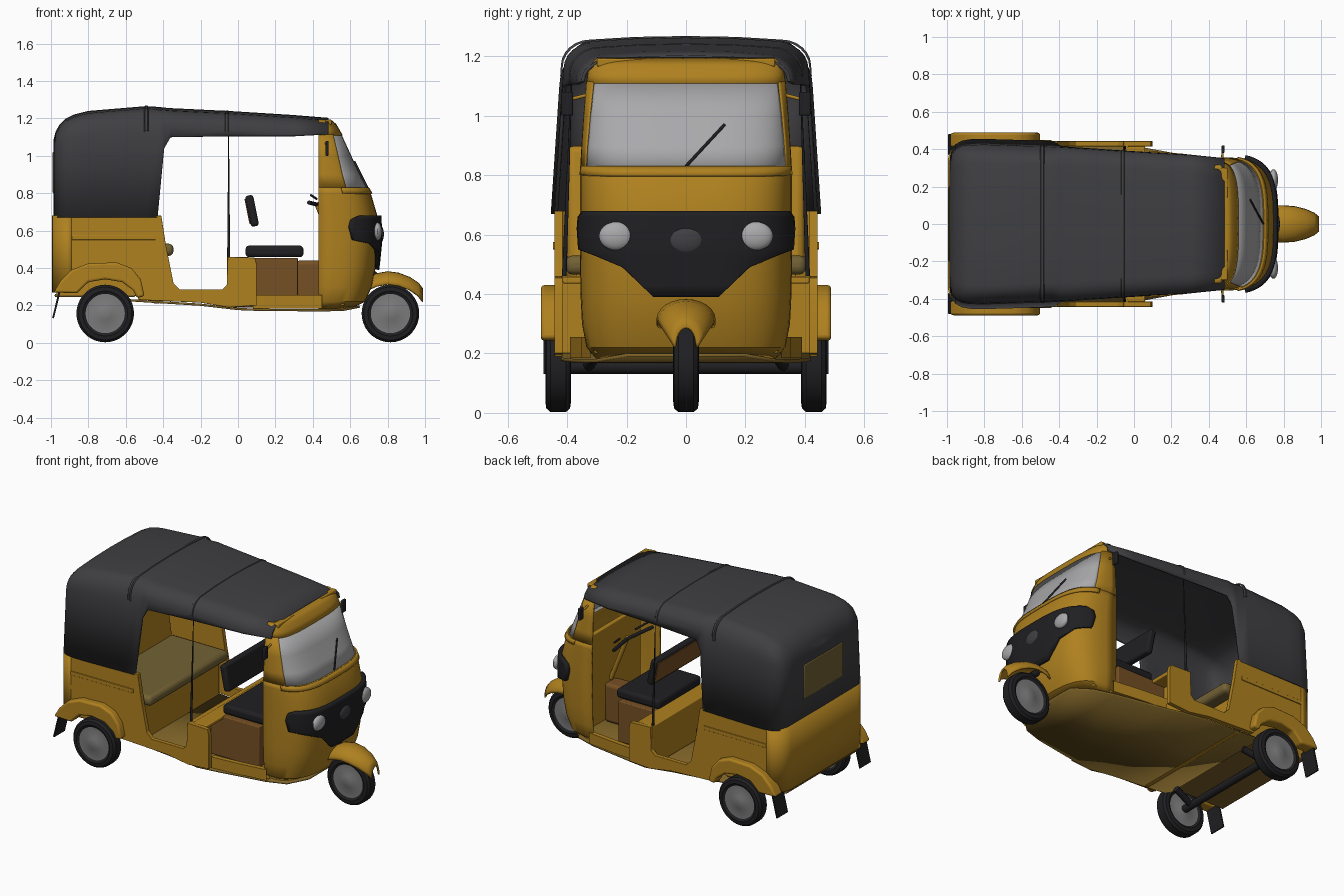
import bpy, bmesh, math
from mathutils import Vector, Matrix

if "Cube" in bpy.data.objects:
    bpy.data.objects.remove(bpy.data.objects["Cube"])


def mat(name, r, g, b):
    m = bpy.data.materials.new(name)
    m.diffuse_color = (r, g, b, 1)
    m.use_nodes = True
    m.node_tree.nodes["Principled BSDF"].inputs["Base Color"].default_value = m.diffuse_color
    return m


YELLOW = mat("yellow_paint", .43, .22, .014)
CANVAS = mat("dark_canvas", .05, .05, .055)
BLACK = mat("black", .014, .014, .016)
GLASS = mat("glass", .4, .4, .41)
STEEL = mat("steel", .2, .2, .2)
BROWN = mat("brown", .18, .08, .018)
UNDER = mat("underside", .2, .12, .02)
TAN = mat("tan_vinyl", .17, .12, .035)


def finish(name, bm, m, thick=0, bevel=0):
    bmesh.ops.remove_doubles(bm, verts=bm.verts, dist=1e-5)
    bmesh.ops.recalc_face_normals(bm, faces=bm.faces)
    me = bpy.data.meshes.new(name)
    bm.to_mesh(me)
    bm.free()
    me.materials.append(m)
    ob = bpy.data.objects.new(name, me)
    bpy.context.collection.objects.link(ob)
    if thick:
        s = ob.modifiers.new("thickness", 'SOLIDIFY')
        s.thickness = thick
    if bevel:
        b = ob.modifiers.new("bevel", 'BEVEL')
        b.width, b.segments = bevel, 3
    return ob


def skin(name, rows, m, thick=0):
    bm = bmesh.new()
    grid = [[bm.verts.new(p) for p in row] for row in rows]
    for a, b in zip(grid, grid[1:]):
        for i in range(len(a) - 1):
            bm.faces.new((a[i], a[i + 1], b[i + 1], b[i]))
    return finish(name, bm, m, thick)


def box(name, x, y, z, m, bevel=.006, tilt=0):
    bm = bmesh.new()
    bmesh.ops.create_cube(bm, size=1)
    c = Vector((sum(x) / 2, sum(y) / 2, sum(z) / 2))
    size = (abs(x[1] - x[0]), abs(y[1] - y[0]), abs(z[1] - z[0]), 1)
    bm.transform(Matrix.Translation(c) @ Matrix.Rotation(tilt, 4, 'Y') @ Matrix.Diagonal(size))
    return finish(name, bm, m, bevel=bevel)


def prism(name, pts, y0, y1, m, bevel=.006):
    bm = bmesh.new()
    f = bm.faces.new([bm.verts.new((x, y0, z)) for x, z in pts])
    g = bmesh.ops.extrude_face_region(bm, geom=[f])
    bmesh.ops.translate(bm, vec=(0, y1 - y0, 0),
                        verts=[v for v in g["geom"] if isinstance(v, bmesh.types.BMVert)])
    return finish(name, bm, m, bevel=bevel)


def rod(name, p, q, r, m, r2=None):
    p, q = Vector(p), Vector(q)
    bm = bmesh.new()
    bmesh.ops.create_cone(bm, cap_ends=True, segments=12, radius1=r,
                          radius2=r if r2 is None else r2, depth=(q - p).length)
    rot = Vector((0, 0, 1)).rotation_difference(q - p).to_matrix().to_4x4()
    bm.transform(Matrix.Translation((p + q) / 2) @ rot)
    return finish(name, bm, m)


def ball(name, c, size, m):
    bm = bmesh.new()
    bmesh.ops.create_uvsphere(bm, u_segments=20, v_segments=12, radius=1)
    bm.transform(Matrix.Translation(c) @ Matrix.Diagonal((*size, 1)))
    return finish(name, bm, m)


def lathe(name, c, prof, m, n=36):
    rows = [[(c[0] + r * math.cos(k * math.tau / n), c[1] + y, c[2] + r * math.sin(k * math.tau / n))
             for k in range(n + 1)] for y, r in prof]
    return skin(name, rows, m)


# wheels
def wheel(name, x, y):
    c = (x, y, .157)
    lathe(name + "_tyre", c, [(-.034, .105), (-.043, .12), (-.04, .142), (-.026, .154), (.026, .154),
                              (.04, .142), (.043, .12), (.034, .105)], BLACK)
    lathe(name + "_hub", c, [(-.045, 0), (-.042, .035), (-.032, .06), (-.034, .11),
                             (.034, .11), (.032, .06), (.042, .035), (.045, 0)], STEEL)


wheel("front_wheel", .815, 0)

# nose: rounded horizontal sections at each height (z, front x, half width)
NOSE = [(.18, .60, .30), (.22, .68, .335), (.3, .715, .35), (.4, .735, .355), (.55, .75, .357),
        (.68, .745, .357), (.8, .71, .357), (.85, .68, .355), (1.0, .61, .345), (1.12, .555, .335),
        (1.17, .525, .325), (1.195, .495, .30)]


def nose_point(z, a, off=0):
    for (z0, x0, w0), (z1, x1, w1) in zip(NOSE, NOSE[1:]):
        if z <= z1:
            break
    t = (z - z0) / (z1 - z0)
    xf, w = x0 + (x1 - x0) * t + off, w0 + (w1 - w0) * t + off
    s, c = math.sin(a), max(math.cos(a), 0)
    return (.43 + (xf - .43) * c ** .6, w * math.copysign(abs(s) ** .6, s), z)


def nose_skin(name, levels, m, thick=.015, off=0, n=32):
    rows = [[nose_point(z, a0 + (a1 - a0) * k / n, off) for k in range(n + 1)] for z, a0, a1 in levels]
    return skin(name, rows, m, thick)


H, G = math.pi / 2, 1.17
nose_skin("front_cowl", [(z, -H, H) for z in (.18, .22, .3, .4, .55, .68, .74, .8, .83)], YELLOW)
nose_skin("windscreen_header", [(z, -H, H) for z in (1.11, 1.14, 1.17, 1.195)], YELLOW)
nose_skin("windscreen", [(.825, -G, G), (.9, -G, G), (1.0, -1.14, 1.14), (1.115, -1.1, 1.1)], GLASS, .008, -.004)
for s in (-1, 1):
    nose_skin("windscreen_pillar", [(.83, s * G, s * H), (.9, s * G, s * H), (1.0, s * 1.14, s * H),
                                    (1.115, s * 1.1, s * H)], YELLOW, n=8)
nose_skin("windscreen_sill", [(.8, -1.3, 1.3), (.815, -1.3, 1.3), (.83, -1.3, 1.3)], YELLOW, .012, .009)
nose_skin("headlight_mask", [(z, -a, a) for z, a in
          ((.39, .13), (.43, .22), (.49, .4), (.53, .8), (.55, 1.2), (.62, 1.26), (.66, 1.22), (.68, 1.05))],
          BLACK, .03, .022)
ball("mask_centre", (.762, 0, .58), (.018, .06, .045), CANVAS)
box("header_top", (.465, .5), (-.3, .3), (1.165, 1.193), YELLOW)
box("dashboard", (.54, .57), (-.31, .31), (.2, .8), YELLOW)
rod("wiper", (.692, 0, .83), (.622, .13, .97), .005, BLACK)

# front fender and fork
FEND = [(.68, .09, .345), (.74, .1, .372), (.8, .1, .383), (.86, .095, .375), (.92, .08, .352),
        (.965, .06, .322), (.99, .04, .29)]
skin("front_fender", [[(x, w * math.cos(k * math.pi / 12), z - .07 * (1 - math.sin(k * math.pi / 12)))
     for k in range(13)] for x, w, z in FEND], YELLOW, .01)
rod("front_fork", (.68, 0, .4), (.78, 0, .32), .02, BLACK)

# canvas roof and rear hood: sections along the length (x, half width, top z, lower edge z)
ROOF = [(-.985, .34, 1.09, .67), (-.975, .373, 1.13, .67), (-.955, .4, 1.165, .67), (-.92, .417, 1.2, .67),
        (-.88, .425, 1.22, .67), (-.8, .427, 1.24, .67), (-.5, .418, 1.265, .67), (-.43, .415, 1.262, .67),
        (-.395, .412, 1.258, 1.04), (-.36, .41, 1.255, 1.1), (-.05, .39, 1.24, 1.105), (.3, .37, 1.218, 1.105),
        (.485, .352, 1.203, 1.115)]


def roof_section(x, w, zt, zb, off=0):
    zs = min(zt - .1, zb + .42) if zb < 1 else max(zt - .1, zb + .005)
    half = [(w + .03 * (zs - zb) / .45, zb), (w, zs)]
    for k in range(1, 7):
        a = k * math.pi / 12
        half.append((w - .1 * (1 - math.cos(a)), zs + (zt - .012 - zs) * math.sin(a)))
    half += [(w * .4, zt - .003), (0, zt)]
    half = [(y + off if y else 0, z + off) for y, z in half]
    return [(x, -y, z) for y, z in half] + [(x, y, z) for y, z in half[-2::-1]]


rows = [roof_section(*st) for st in ROOF]
skin("canvas_roof", [[(-.987, 0, p[2]) for p in rows[0]]] + rows, CANVAS, .012)
for x, w, zt in ((-.49, .418, 1.265), (-.06, .391, 1.24)):
    skin("roof_seam", [roof_section(x + d, w, zt, 1.13, o) for d, o in
                       ((-.012, -.003), (-.006, .003), (.006, .003), (.012, -.003))], CANVAS)
box("rear_window", (-.991, -.975), (-.2, .2), (.80, 1.02), TAN, .005)

# rear body wall with rounded corners
CORNER = [(-.89 - .105 * math.sin(k * math.pi / 12), .338 + .105 * math.cos(k * math.pi / 12)) for k in range(7)]
plan = [(x, -y) for x, y in CORNER] + CORNER[::-1]
skin("rear_body_wall", [[(x, y, z) for x, y in plan] for z in (.27, .48, .68)], YELLOW, .02)

# side body panels, arches, wheels, flaps and small side parts
SIDE = [(-.89, .27), (-.89, .68), (-.41, .68), (-.385, .52), (-.345, .32), (-.31, .285), (-.085, .285),
        (-.06, .31), (-.055, .46), (.09, .455), (.1, .42), (.1, .2), (-.05, .19), (-.2, .215), (-.53, .23),
        (-.56, .29), (-.62, .335), (-.71, .35), (-.8, .335), (-.86, .27)]
ARCH = [(-.985, .27), (-.95, .33), (-.89, .39), (-.8, .425), (-.65, .43), (-.57, .4), (-.52, .34), (-.5, .25),
        (-.54, .24), (-.56, .28), (-.62, .325), (-.71, .34), (-.8, .325), (-.86, .265)]
for s in (-1, 1):
    side = "right" if s < 0 else "left"
    prism(side + "_body_panel", SIDE, s * .415, s * .443, YELLOW, .002)
    prism(side + "_wheel_arch", ARCH, s * .41, s * .488, YELLOW, .012)
    box(side + "_panel_ridge", (-.89, -.44), (s * .44, s * .448), (.55, .575), YELLOW, .003)
    wheel(side + "_rear_wheel", -.71, s * .43)
    box(side + "_mud_flap", (-.976, -.966), (s * .37, s * .48), (.13, .28), BLACK, .002, tilt=.24)
    skin(side + "_front_sill", [[(x, y, z) for y, z in ((s * o, .185), (s * o, .255), (s * (o - .03), .255),
         (s * (o - .03), .185), (s * o, .185))] for x, o in ((.08, .39), (.25, .377), (.45, .352))], YELLOW)
    rod(side + "_grab_rod", (-.05, s * .41, .45), (-.05, s * .385, 1.12), .008, BLACK, .002)
    rod(side + "_mirror_arm", (.47, s * .33, 1.07), (.475, s * .41, 1.05), .006, YELLOW)
    box(side + "_mirror", (.468, .485), (s * .38, s * .42), (1.0, 1.08), BLACK, .006)
    ball(side + "_headlight", (.746, s * .235, .595), (.024, .058, .048), GLASS)
    rod(side + "_handlebar", (.42, 0, .74), (.38, s * .2, .75), .011, BLACK)
    rod(side + "_brake_lever", (.42, s * .08, .77), (.39, s * .18, .79), .006, BLACK)
    rod(side + "_swing_arm", (-.57, s * .3, .2), (-.71, s * .33, .157), .02, BLACK)
    box(side + "_inner_wheel_wall", (-.97, -.5), (s * .355, s * .37), (.25, .5), YELLOW)

# underside
skin("floor", [[(x, -w, z), (x, w, z)] for x, w, z in
     ((-.6, .41, .235), (-.2, .42, .21), (0, .42, .187), (.1, .4, .183), (.43, .34, .18), (.56, .3, .182),
      (.65, .2, .2))], UNDER, .012)
box("rear_floor", (-.98, -.55), (-.37, .37), (.245, .262), UNDER)
rod("rear_axle", (-.71, -.42, .155), (-.71, .42, .155), .024, BLACK)

# passenger bench
box("bench_base", (-.45, -.42), (-.41, .41), (.21, .46), YELLOW)
box("bench_cushion", (-.8, -.345), (-.405, .405), (.465, .53), TAN, .025)
box("bench_backrest", (-.84, -.77), (-.4, .4), (.5, .9), YELLOW, .025, tilt=-.15)

# driver area
box("partition", (-.06, -.03), (-.42, .42), (.2, .46), YELLOW)
box("partition_shelf", (-.05, .06), (-.415, .415), (.435, .458), YELLOW)
box("seat_box", (-.03, .32), (-.24, .24), (.19, .455), BROWN)
box("centre_tunnel", (.31, .55), (-.06, .06), (.19, .44), BROWN, .02)
box("driver_seat", (.04, .35), (-.22, .22), (.458, .52), BLACK, .02)
box("driver_backrest", (.053, .097), (-.25, .25), (.622, .79), BLACK, .015, tilt=-.2)
box("backrest_cover", (.048, .055), (-.235, .235), (.635, .77), BROWN, .002, tilt=-.2)
rod("steering_column", (.54, 0, .45), (.42, 0, .75), .014, YELLOW)

# smooth curved faces, keep hard edges
for ob in bpy.context.collection.objects:
    ob.select_set(True)
    bpy.context.view_layer.objects.active = ob
bpy.ops.object.shade_smooth_by_angle(angle=math.radians(35))
